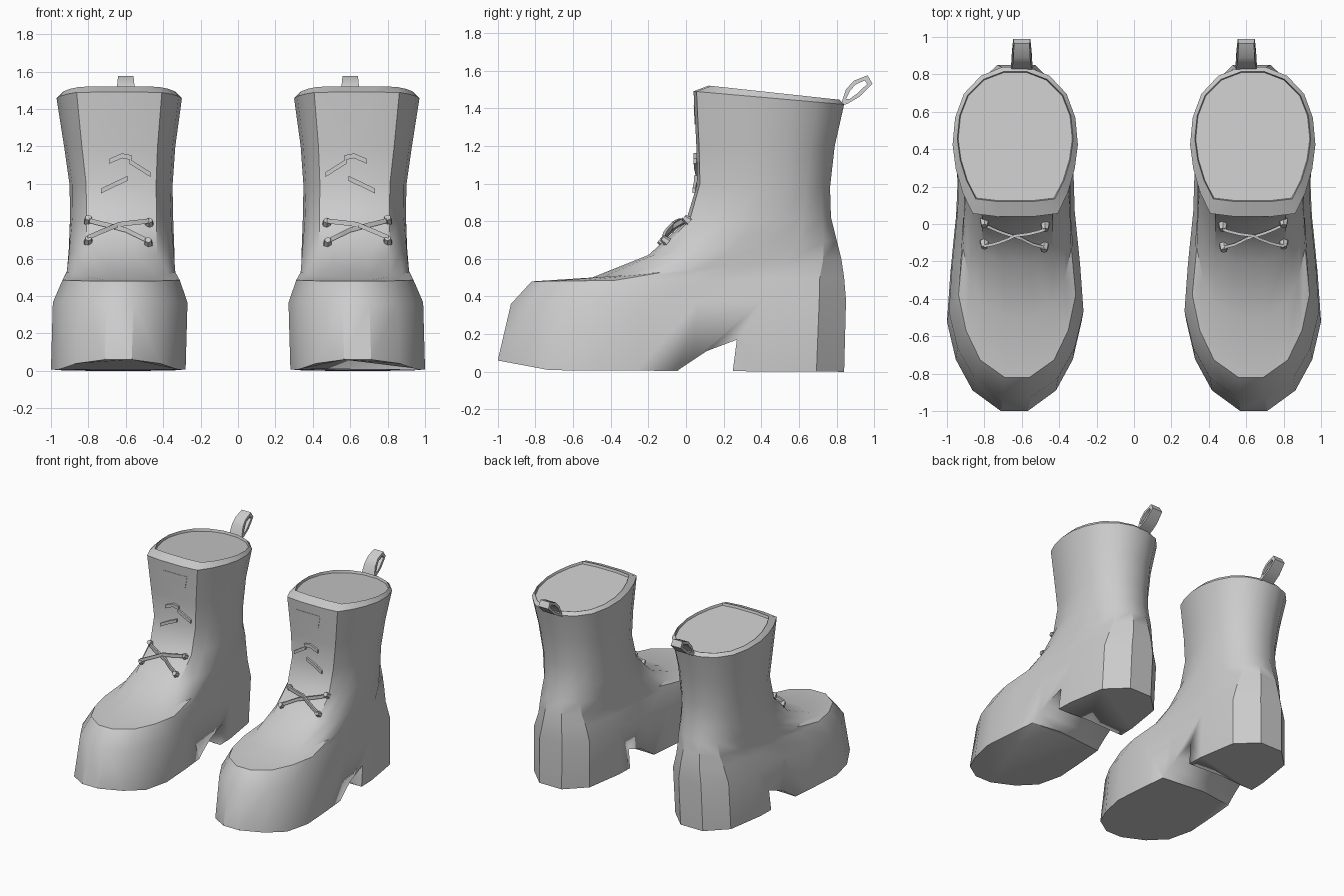
import bpy, bmesh, math
from mathutils import Vector
from mathutils.bvhtree import BVHTree

old = bpy.data.objects.get("Cube")
if old:
    bpy.data.objects.remove(old, do_unlink=True)

grey = bpy.data.materials.new("plain grey")
grey.use_nodes = True
grey.diffuse_color = (0.6, 0.6, 0.6, 1)
grey.node_tree.nodes["Principled BSDF"].inputs["Base Color"].default_value = grey.diffuse_color


def finish(bm, name, angle=35, mirror=True):
    """Turn a bmesh into a shaded object, mirrored to make the pair."""
    bmesh.ops.recalc_face_normals(bm, faces=bm.faces)
    mesh = bpy.data.meshes.new(name)
    bm.to_mesh(mesh)
    bm.free()
    mesh.materials.append(grey)
    ob = bpy.data.objects.new(name, mesh)
    bpy.context.collection.objects.link(ob)
    bpy.ops.object.select_all(action="DESELECT")
    ob.select_set(True)
    bpy.context.view_layer.objects.active = ob
    bpy.ops.object.shade_smooth_by_angle(angle=math.radians(angle))
    if mirror:
        ob.modifiers.new("pair", "MIRROR").use_mirror_merge = False
    return ob


def bridge(bm, a, b):
    for i in range(len(a)):
        j = (i + 1) % len(a)
        bm.faces.new((a[i], a[j], b[j], b[i]))


# Half outlines from toe to heel: (sideways, lengthways)
FOOT = [(.2, 0), (.62, .06), (.87, .15), (1, .26), (.95, .4), (.87, .56), (.84, .75), (.7, .92), (.28, 1)]
SHAFT = [(.3, 0), (.68, .02), (.84, .16), (.95, .32), (1, .48), (.96, .66), (.82, .82), (.55, .94), (.2, 1)]

# Boot rings: front y, front z, back y, back z, inner x, outer x, shaft blend
RINGS = [
    (-1, .01, .84, .0, .28, 1, 0),
    (-.93, .36, .85, .38, .27, .99, 0),
    (-.82, .48, .84, .5, .31, .94, .1),
    (-.5, .50, .825, .6, .33, .92, .35),
    (-.2, .62, .8, .7, .335, .91, .6),
    (0, .8, .77, .82, .345, .9, .9),
    (.06, 1, .765, .98, .35, .9, 1),
    (.055, 1.2, .79, 1.2, .335, .93, 1),
    (.04, 1.49, .84, 1.42, .3, .97, 1),
    (.12, 1.52, .815, 1.445, .325, .945, 1),
    (.125, 1.5, .81, 1.425, .33, .94, 1),
]


def ring(bm, index, yf, zf, yb, zb, xi, xo, blend):
    half = [Vector(f).lerp(Vector(s), blend) for f, s in zip(FOOT, SHAFT)]
    loop = [(u, v) for u, v in half] + [(-u, v) for u, v in reversed(half)]
    verts = []
    for u, v in loop:
        spring = .05 * max(0, 1 - v / .15) if index == 0 else 0
        verts.append(bm.verts.new(((xi + xo) / 2 + u * (xo - xi) / 2,
                                   yf + (yb - yf) * v, zf + (zb - zf) * v + spring)))
    return verts


# Boot body
bm = bmesh.new()
loops = [ring(bm, i, *r) for i, r in enumerate(RINGS)]
for a, b in zip(loops, loops[1:]):
    bridge(bm, a, b)
bm.faces.new(loops[0])
bm.faces.new(loops[-1])
bmesh.ops.recalc_face_normals(bm, faces=bm.faces)
surface = BVHTree.FromBMesh(bm)
boot = finish(bm, "boot_body", mirror=False)


def prism(name, profile, x0, x1):
    """Side profile (y, z) extruded across x."""
    bm = bmesh.new()
    a, b = [[bm.verts.new((x, y, z)) for y, z in profile] for x in (x0, x1)]
    bridge(bm, a, b)
    bm.faces.new(a)
    bm.faces.new(b)
    return finish(bm, name, mirror=False)


# Arch and heel notch
cutter = prism("heel_notch_cutter",
               [(-.04, .01), (.11, .11), (.27, .17), (.235, -.1), (-.1, -.1)], .1, 1.2)
cutter.hide_render = True
cutter.hide_viewport = True
cut = boot.modifiers.new("heel notch", "BOOLEAN")
cut.object = cutter
cut.operation = "DIFFERENCE"
cut.solver = "EXACT"
boot.modifiers.new("pair", "MIRROR").use_mirror_merge = False


def front(x, z, lift=0.0):
    """Point on the front of the boot, lifted off the surface."""
    hit, normal, _, _ = surface.ray_cast(Vector((x, -2, z)), Vector((0, 1, 0)))
    return hit + normal * lift


def lace(name, points, lift=.008, width=.013, steps=4):
    """Flat strip that follows the boot front through (x, z) points."""
    bm = bmesh.new()
    path = []
    for (x0, z0), (x1, z1) in zip(points, points[1:]):
        path += [(x0 + (x1 - x0) * k / steps, z0 + (z1 - z0) * k / steps) for k in range(steps)]
    path.append(points[-1])
    sections = []
    for x, z in path:
        p = front(x, z, lift)
        sections.append([bm.verts.new(p + Vector((0, dy, dz)))
                         for dy, dz in ((-.008, -width), (.008, -width), (.008, width), (-.008, width))])
    for a, b in zip(sections, sections[1:]):
        bridge(bm, a, b)
    bm.faces.new(sections[0])
    bm.faces.new(sections[-1])
    finish(bm, name)


# Laces
lace("lower_lace_inner", [(.48, .68), (.6, .74), (.79, .79)], .018)
lace("lower_lace_outer", [(.8, .69), (.64, .76), (.48, .78)], .03)
lace("middle_lace", [(.59, 1.03), (.73, .96)])
lace("upper_lace_inner", [(.47, 1.05), (.58, 1.12)])
lace("upper_lace_outer", [(.57, 1.14), (.62, 1.15), (.69, 1.12)])

# Eyelets
for i, (x, z) in enumerate([(.48, .68), (.8, .69), (.8, .8), (.475, .785)]):
    bm = bmesh.new()
    bmesh.ops.create_cone(bm, cap_ends=True, segments=6, radius1=.026, radius2=.018, depth=.04)
    p = front(x, z)
    bmesh.ops.rotate(bm, verts=bm.verts, matrix=Vector((0, -.8, .6)).to_track_quat("Z", "Y").to_matrix())
    bmesh.ops.translate(bm, verts=bm.verts, vec=p + Vector((0, -.012, .008)))
    finish(bm, f"eyelet_{i + 1}")

# Front patch
bm = bmesh.new()
bmesh.ops.create_grid(bm, x_segments=4, y_segments=2, size=1)
for v in bm.verts:
    v.co = front(.605 + v.co.x * (.1 + .01 * v.co.y), 1.365 + v.co.y * .05, .003)
geom = bmesh.ops.extrude_face_region(bm, geom=bm.faces[:])["geom"]
for v in geom:
    if isinstance(v, bmesh.types.BMVert):
        v.co.y += .008
finish(bm, "front_patch")

# Pull loop at the back of the collar
OUTER = [(.82, 1.41), (.85, 1.5), (.89, 1.545), (.965, 1.575), (.99, 1.53), (.92, 1.46), (.86, 1.425)]
INNER = [(.85, 1.45), (.87, 1.49), (.9, 1.525), (.95, 1.548), (.962, 1.528), (.905, 1.475), (.87, 1.45)]
bm = bmesh.new()
sides = []
for s in (-1, 1):
    sides.append([[bm.verts.new((.6 + s * (.058 - .1 * (z - 1.41)), y, z)) for y, z in prof]
                  for prof in (OUTER, INNER)])
(o1, i1), (o2, i2) = sides
for a, b in ((o1, o2), (o2, i2), (i2, i1), (i1, o1)):
    bridge(bm, a, b)
finish(bm, "pull_loop")
